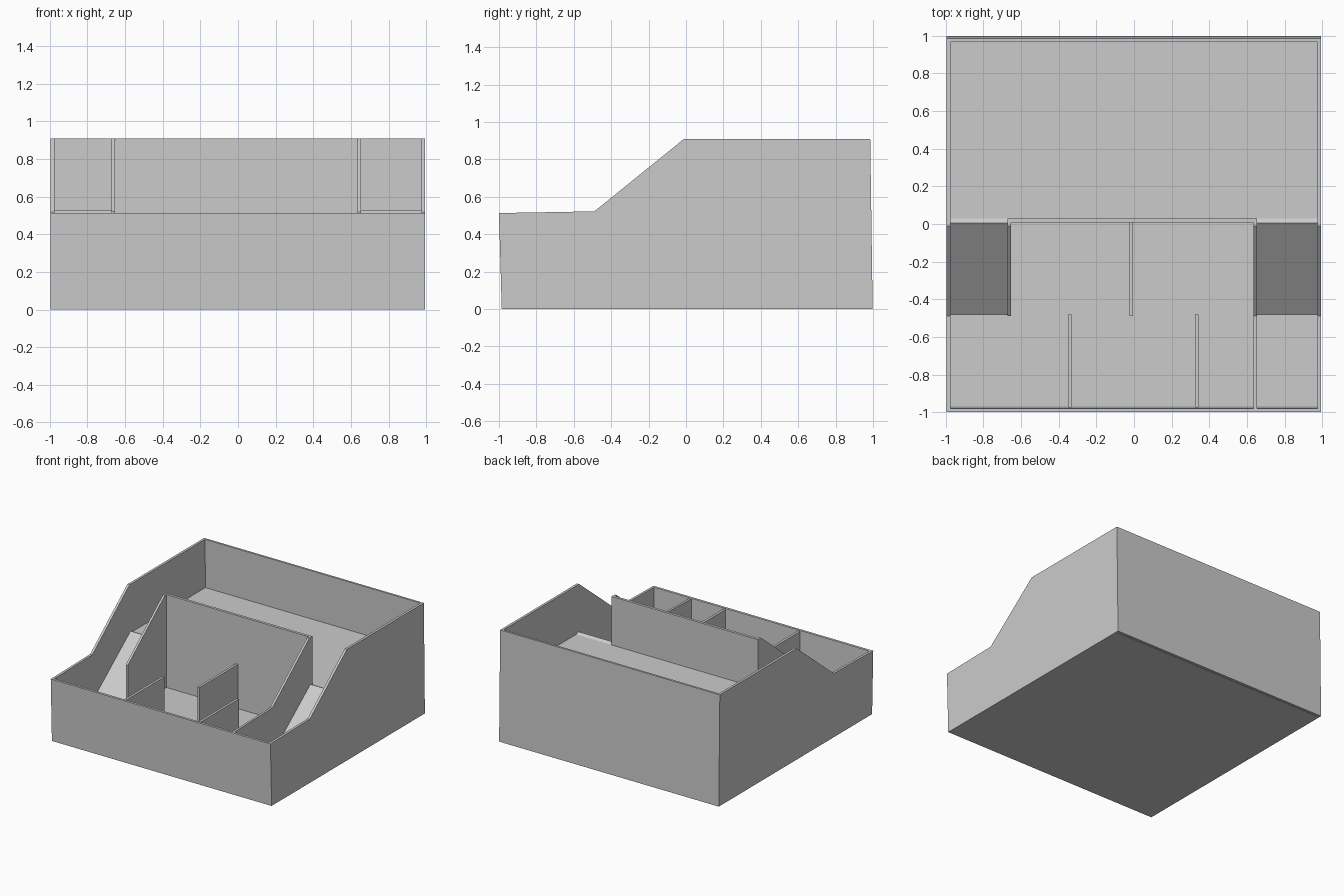
import bpy, bmesh

if "Cube" in bpy.data.objects:
    bpy.data.objects.remove(bpy.data.objects["Cube"])

FLOOR, SHELF, RIM, TOP = 0.15, 0.513, 0.513, 0.91


def extrude_profile(name, x0, x1, points):
    """Closed (y, z) profile extruded from x0 to x1."""
    bm = bmesh.new()
    face = bm.faces.new([bm.verts.new((x0, y, z)) for y, z in points])
    new = bmesh.ops.extrude_face_region(bm, geom=[face])["geom"]
    verts = [v for v in new if isinstance(v, bmesh.types.BMVert)]
    bmesh.ops.translate(bm, verts=verts, vec=(x1 - x0, 0, 0))
    bmesh.ops.recalc_face_normals(bm, faces=bm.faces[:])
    mesh = bpy.data.meshes.new(name)
    bm.to_mesh(mesh)
    bm.free()
    obj = bpy.data.objects.new(name, mesh)
    bpy.context.collection.objects.link(obj)
    return obj


def panel(name, x0, x1, y0, y1, z0, z1):
    return extrude_profile(name, x0, x1, [(y0, z0), (y1, z0), (y1, z1), (y0, z1)])


# Outer side walls with the stepped, sloping top
side = [(-0.985, 0), (-1.0, RIM), (-0.49, 0.522), (-0.01, TOP), (0.985, TOP), (0.998, 0)]
extrude_profile("left_wall", -0.996, -0.976, side)
extrude_profile("right_wall", 0.974, 0.994, side)

# Slightly leaning front and back walls
extrude_profile("front_wall", -0.976, 0.974,
                [(-0.985, 0), (-1.0, RIM), (-0.98, RIM), (-0.965, 0)])
extrude_profile("back_wall", -0.976, 0.974,
                [(0.998, 0), (0.985, TOP), (0.968, TOP), (0.978, 0)])

# Low front floor and raised rear shelf
panel("front_floor", -0.976, 0.974, -0.969, 0.02, 0, FLOOR)
panel("rear_shelf", -0.976, 0.974, 0.02, 0.975, 0, SHELF)

# Ramps in the two side bays
ramp = [(-0.48, FLOOR), (0.005, 0.527), (0.03, SHELF), (0.03, FLOOR)]
extrude_profile("left_ramp", -0.976, -0.667, ramp)
extrude_profile("right_ramp", 0.65, 0.974, ramp)

# Tall panel behind the middle bays
panel("middle_back_panel", -0.655, 0.635, 0.008, 0.03, FLOOR, TOP)

# Sloping dividers: the left one is short, the right one reaches the front wall
slope = [(-0.49, 0.522), (-0.01, TOP), (0.03, TOP), (0.03, FLOOR)]
extrude_profile("left_divider", -0.673, -0.655, [(-0.49, FLOOR)] + slope)
extrude_profile("right_divider", 0.635, 0.653, [(-0.975, FLOOR), (-0.985, 0.511)] + slope)

# Low dividers
panel("centre_divider", -0.025, -0.005, -0.49, 0.01, FLOOR, 0.513)
for name, x in (("front_divider_left", -0.341), ("front_divider_right", 0.333)):
    panel(name, x - 0.01, x + 0.01, -0.975, -0.48, FLOOR, 0.508)
